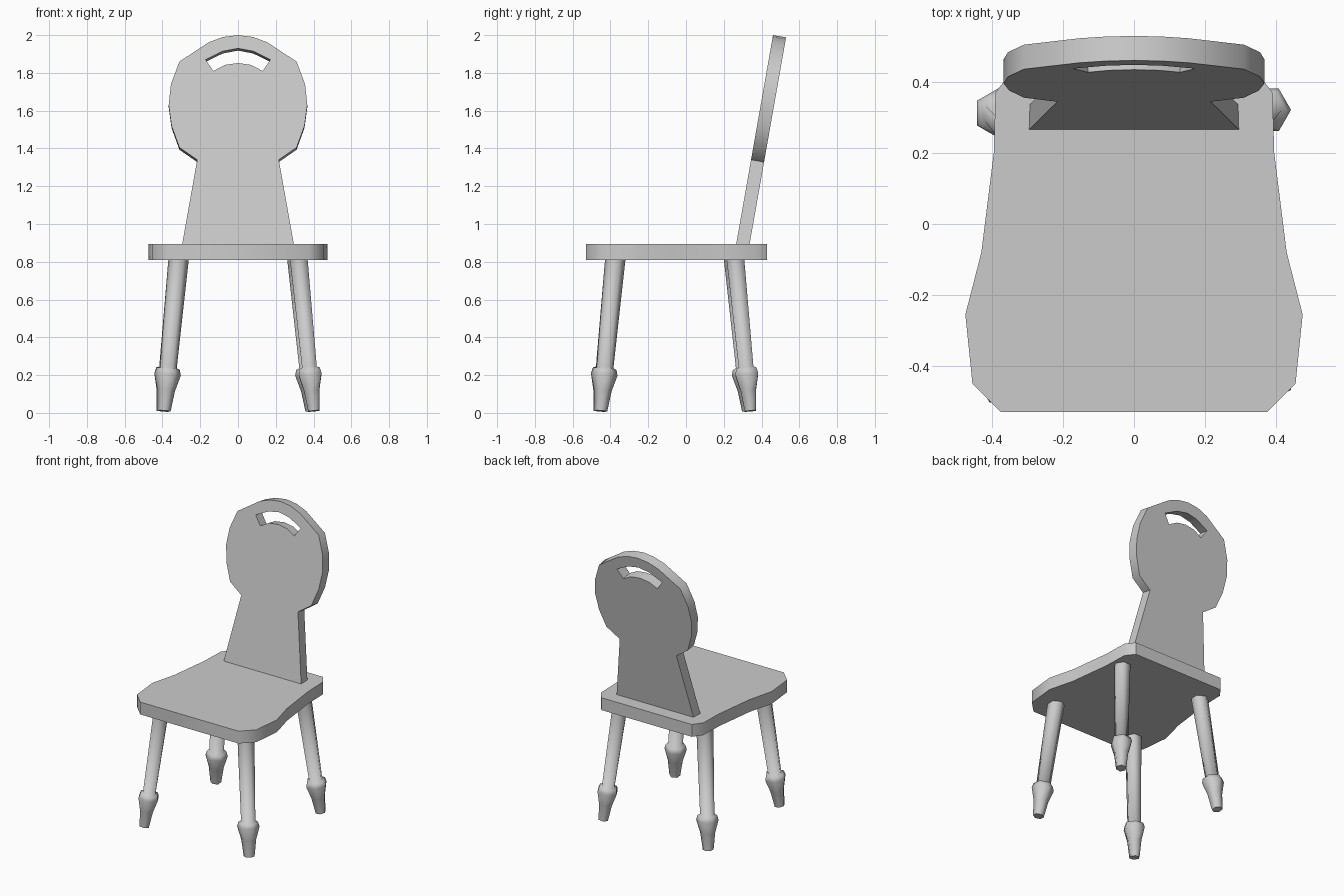
import bpy, bmesh, math
from mathutils import Matrix, Vector

cube = bpy.data.objects.get("Cube")
if cube:
    bpy.data.objects.remove(cube, do_unlink=True)

GREY = (0.6, 0.6, 0.6, 1)
mat = bpy.data.materials.new("plain_grey")
mat.use_nodes = True
mat.diffuse_color = GREY
mat.node_tree.nodes["Principled BSDF"].inputs["Base Color"].default_value = GREY


def finish(bm, name, matrix, angle):
    """Turn a bmesh into a smooth shaded object with sharp edges kept."""
    bmesh.ops.recalc_face_normals(bm, faces=bm.faces)
    mesh = bpy.data.meshes.new(name)
    bm.to_mesh(mesh)
    bm.free()
    mesh.transform(matrix)
    mesh.materials.append(mat)
    obj = bpy.data.objects.new(name, mesh)
    bpy.context.collection.objects.link(obj)
    bpy.ops.object.select_all(action='DESELECT')
    obj.select_set(True)
    bpy.context.view_layer.objects.active = obj
    bpy.ops.object.shade_smooth_by_angle(angle=math.radians(angle))


def mirrored(half):
    """Close a right-hand profile with its mirror image, sharing points on the axis."""
    return half + [(-x, y) for x, y in reversed(half) if x > 0]


def slab(name, loops, thickness, matrix, angle=50):
    """Extrude a flat outline, with any further loops as holes, along local +z."""
    bm = bmesh.new()
    for loop in loops:
        vs = [bm.verts.new((x, y, 0)) for x, y in loop]
        for a, b in zip(vs, vs[1:] + vs[:1]):
            bm.edges.new((a, b))
    bmesh.ops.triangle_fill(bm, edges=bm.edges[:], use_beauty=True)
    out = bmesh.ops.extrude_face_region(bm, geom=bm.faces[:])
    top = [g for g in out["geom"] if isinstance(g, bmesh.types.BMVert)]
    bmesh.ops.translate(bm, verts=top, vec=(0, 0, thickness))
    finish(bm, name, matrix, angle)


# Seat: waisted outline with clipped corners
seat = [(0.375, -0.53), (0.455, -0.45), (0.475, -0.255), (0.43, -0.08),
        (0.395, 0.2), (0.39, 0.37), (0.345, 0.43)]
slab("seat", [mirrored(seat)], 0.085, Matrix.Translation((0, 0, 0.81)))

# Backrest: flared neck and round head with an arched hand slot, leaning back
BASE, LEAN = 0.89, math.radians(10)
back = [(0.297, 0.885), (0.216, 1.34), (0.31, 1.405), (0.352, 1.52), (0.367, 1.63),
        (0.355, 1.74), (0.31, 1.86), (0.155, 1.962), (0.08, 1.99), (0, 2.0)]
slot = [(0, 1.852), (0.07, 1.842), (0.13, 1.81), (0.172, 1.87), (0.08, 1.915), (0, 1.93)]
loops = [[(x, (z - BASE) / math.cos(LEAN)) for x, z in mirrored(p)] for p in (back, slot)]
lean = Matrix.Translation((0, 0.265, BASE)) @ Matrix.Rotation(math.pi / 2 - LEAN, 4, 'X')
slab("backrest", loops, -0.07, lean)

# Legs: six-sided turned legs, splayed outwards, repeated in quarter turns
FOOT, TOP = Vector((0.391, 0.401, 0.01)), Vector((0.313, 0.32, 0.83))
PROFILE = [(0, 0.034), (0.11, 0.047), (0.195, 0.07), (0.225, 0.062), (0.232, 0.045), (0.82, 0.054)]
axis = TOP - FOOT
turn = Vector((0, 0, 1)).rotation_difference(axis).to_matrix().to_4x4()
stand = Matrix.Translation(FOOT) @ turn
names = ["back_left_leg", "back_right_leg", "front_right_leg", "front_left_leg"]
for i, name in enumerate(names):
    bm = bmesh.new()
    rings = []
    for h, r in PROFILE:
        spokes = [math.tau * k / 6 for k in range(6)]
        rings.append([bm.verts.new((r * math.cos(a), r * math.sin(a), h)) for a in spokes])
    for low, high in zip(rings, rings[1:]):
        for k in range(6):
            n = (k + 1) % 6
            bm.faces.new((low[k], low[n], high[n], high[k]))
    bm.faces.new(rings[0])
    bm.faces.new(rings[-1])
    place = Matrix.Translation((0, -0.06, 0)) @ Matrix.Rotation(i * math.pi / 2, 4, 'Z')
    finish(bm, name, place @ stand, 75)
